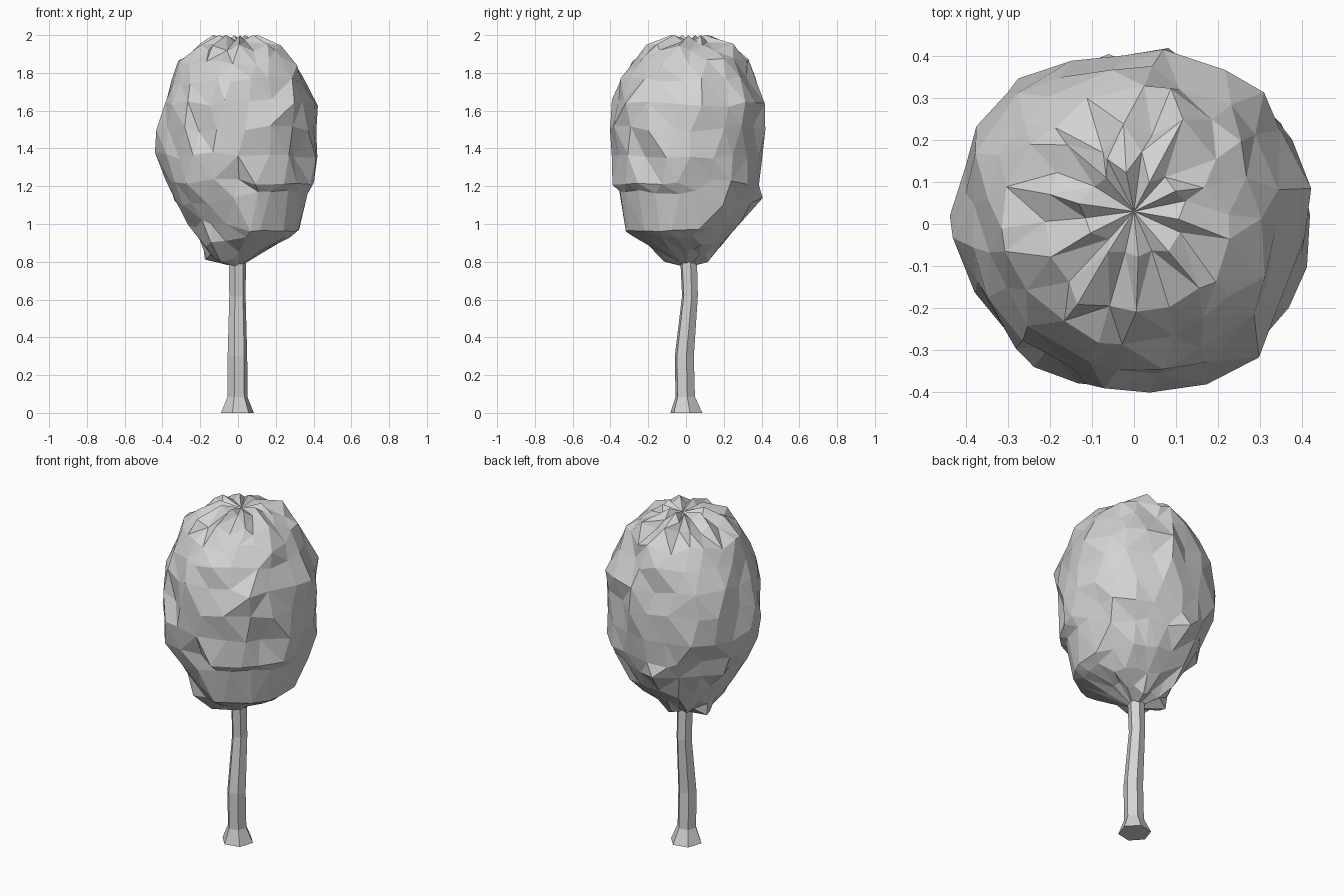
import bpy, bmesh, math, random
from mathutils import Vector

random.seed(11)
cube = bpy.data.objects.get("Cube")
if cube:
    bpy.data.objects.remove(cube, do_unlink=True)

grey = bpy.data.materials.new("plain_grey")
grey.use_nodes = True
colour = (0.65, 0.65, 0.65, 1)
grey.diffuse_color = colour
for node in grey.node_tree.nodes:
    if node.type == "BSDF_PRINCIPLED":
        node.inputs["Base Color"].default_value = colour


def bridge(bm, lower, upper):
    """Join two rings of equal length with quads."""
    n = len(lower)
    for i in range(n):
        j = (i + 1) % n
        bm.faces.new((lower[i], lower[j], upper[j], upper[i]))


def finish(bm, name):
    bmesh.ops.recalc_face_normals(bm, faces=bm.faces)
    mesh = bpy.data.meshes.new(name)
    bm.to_mesh(mesh)
    bm.free()
    mesh.materials.append(grey)
    obj = bpy.data.objects.new(name, mesh)
    bpy.context.collection.objects.link(obj)
    return obj


# Trunk: bent six-sided post with a flared foot (z, radius, centre y)
bm = bmesh.new()
rings = []
for z, r, cy in ((0, 0.089, 0.002), (0.085, 0.054, -0.004), (0.3, 0.053, -0.009),
                 (0.62, 0.044, 0.021), (0.78, 0.046, 0.015), (0.9, 0.046, 0.01)):
    rings.append([bm.verts.new((r * math.cos(a) - 0.003, cy + r * math.sin(a), z))
                  for a in (math.tau * (k + 0.2) / 6 for k in range(6))])
for a, b in zip(rings, rings[1:]):
    bridge(bm, a, b)
bm.faces.new(rings[0])
bm.faces.new(rings[-1])
finish(bm, "trunk")

# Crown: crumpled egg of twisted rings; z, then radius to the left, back, right, front
PROFILE = ((0.82, 0.13, 0.12, 0.15, 0.12),
           (0.90, 0.25, 0.19, 0.20, 0.23),
           (1.00, 0.31, 0.29, 0.25, 0.29),
           (1.12, 0.36, 0.365, 0.325, 0.345),
           (1.22, 0.395, 0.39, 0.395, 0.395),
           (1.36, 0.42, 0.40, 0.425, 0.405),
           (1.50, 0.42, 0.405, 0.425, 0.41),
           (1.64, 0.41, 0.41, 0.395, 0.385),
           (1.76, 0.35, 0.37, 0.355, 0.35),
           (1.86, 0.305, 0.315, 0.305, 0.285),
           (1.93, 0.23, 0.24, 0.21, 0.21),
           (1.975, 0.11, 0.11, 0.11, 0.11))
SEGMENTS = 20
STEP = math.tau / SEGMENTS


def side_radius(radii, angle):
    """Blend the four side radii smoothly round the ring."""
    quarter = (angle / (math.pi / 2)) % 4
    i = int(quarter)
    t = (1 - math.cos((quarter - i) * math.pi)) / 2
    return radii[i] * (1 - t) + radii[(i + 1) % 4] * t


bm = bmesh.new()
rings = []
for level, (z, *radii) in enumerate(PROFILE):
    ring = []
    for k in range(SEGMENTS):
        a = STEP * (k + 0.22 * level + random.uniform(-0.3, 0.3))
        radius = side_radius(radii, a) + random.gauss(0, 0.01)
        height = z + random.uniform(-0.022, 0.022)
        if random.random() < 0.15:
            radius += random.choice((-0.045, 0.03))
        # Flat skirt with a tucked underside on the front left quarter
        facing = math.degrees(a) % 360
        if level < 5 and (facing > 272 or facing < 16):
            radius = (0.14, 0.28, 0.33, 0.37, 0.405)[level]
            height = (0.86, 0.93, 0.97, 1.17, 1.21)[level] + random.uniform(-0.012, 0.012)
        # Folded ridges round the top
        if level == len(PROFILE) - 1:
            height = z + (0.025 if k % 2 else -0.01)
        elif level == len(PROFILE) - 2:
            height = z + (0.025 if k % 2 else -0.015) * random.uniform(0.5, 1)
        radius = min(radius, 0.44)
        cy = 0.03 if height > 1.95 else 0.005
        ring.append(bm.verts.new((radius * math.cos(a), cy + radius * math.sin(a), height)))
    rings.append(ring)
for a, b in zip(rings, rings[1:]):
    bridge(bm, a, b)

# Close both poles with fans
for ring, tip in ((rings[0], Vector((0, 0.005, 0.77))), (rings[-1], Vector((0, 0.03, 1.965)))):
    pole = bm.verts.new(tip)
    for i in range(SEGMENTS):
        bm.faces.new((ring[i], ring[(i + 1) % SEGMENTS], pole))
bmesh.ops.triangulate(bm, faces=bm.faces, quad_method="SHORT_EDGE")
finish(bm, "crown")
